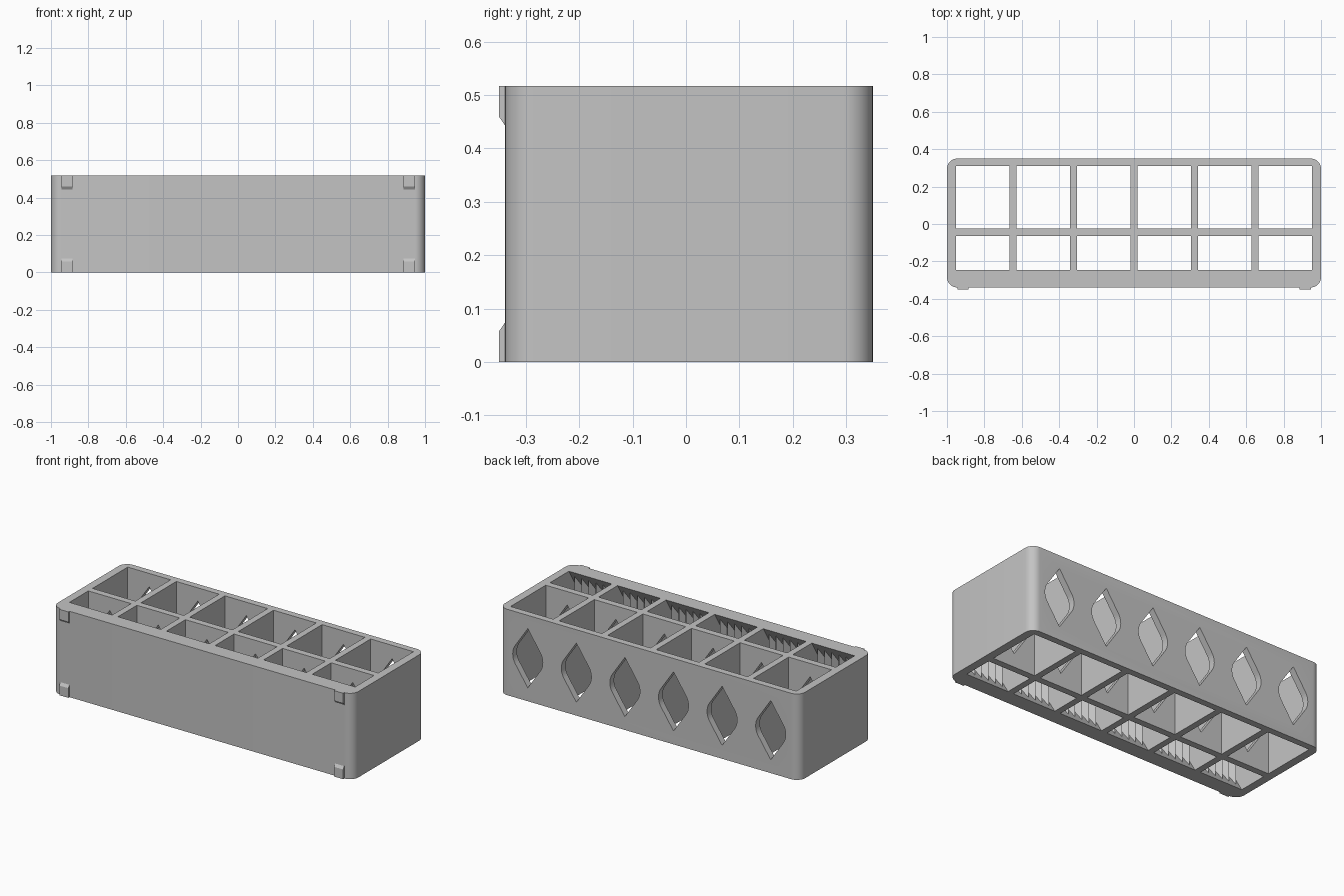
import bpy, bmesh, math
from mathutils import Vector

cube = bpy.data.objects.get("Cube")
if cube:
    bpy.data.objects.remove(cube, do_unlink=True)

H = 0.517                      # height of the rack
PITCH, CELL = 0.3235, 0.285    # compartment spacing and width
CENTRES = [(i - 2.5) * PITCH for i in range(6)]

grey = bpy.data.materials.new("plain_grey")
grey.use_nodes = True
grey.diffuse_color = (0.55, 0.55, 0.55, 1)
grey.node_tree.nodes["Principled BSDF"].inputs["Base Color"].default_value = grey.diffuse_color


def add_prism(bm, profile, axis, lo, hi):
    """Extrude a 2D outline along an axis; the outline uses the other two axes in order."""
    def place(p, t):
        co = list(p)
        co.insert(axis, t)
        return bm.verts.new(co)
    a = [place(p, lo) for p in profile]
    b = [place(p, hi) for p in profile]
    bm.faces.new(a)
    bm.faces.new(b[::-1])
    for i in range(len(a)):
        j = (i + 1) % len(a)
        bm.faces.new((a[j], a[i], b[i], b[j]))


def make_object(name, prisms):
    bm = bmesh.new()
    for args in prisms:
        add_prism(bm, *args)
    bmesh.ops.recalc_face_normals(bm, faces=bm.faces)
    mesh = bpy.data.meshes.new(name)
    bm.to_mesh(mesh)
    bm.free()
    mesh.materials.append(grey)
    ob = bpy.data.objects.new(name, mesh)
    bpy.context.collection.objects.link(ob)
    return ob


def activate(ob):
    bpy.ops.object.select_all(action='DESELECT')
    ob.select_set(True)
    bpy.context.view_layer.objects.active = ob


def cut(ob, cutter):
    cutter.hide_render = True
    mod = ob.modifiers.new("cut", 'BOOLEAN')
    mod.operation, mod.solver, mod.object = 'DIFFERENCE', 'EXACT', cutter
    activate(ob)
    bpy.ops.object.modifier_apply(modifier=mod.name)
    bpy.data.objects.remove(cutter, do_unlink=True)


def arc(cx, cy, r, start, end, n):
    angles = [math.radians(start + (end - start) * i / n) for i in range(n + 1)]
    return [(cx + r * math.cos(a), cy + r * math.sin(a)) for a in angles]


# Rounded outer block
R, FRONT, BACK = 0.055, -0.339, 0.35
outline = []
for k, (sx, y) in enumerate([(1, BACK - R), (-1, BACK - R), (-1, FRONT + R), (1, FRONT + R)]):
    outline += arc(sx * (1 - R), y, R, 90 * k, 90 * k + 90, 10)
body = make_object("rack_body", [(outline, 2, 0, H)])

# Compartments: straight rear row, front row widening into a pocket in the front wall
LIP, DEEP, SLOPE = -0.245, -0.3, 0.09
rear = [(-0.025, -0.1), (0.31, -0.1), (0.31, H + 0.1), (-0.025, H + 0.1)]
front = [(-0.065, -0.1), (-0.065, H + 0.1), (LIP, H + 0.1), (LIP, H),
         (DEEP, H - SLOPE), (DEEP, SLOPE), (LIP, 0), (LIP, -0.1)]
cut(body, make_object("compartment_cutter",
    [(p, 0, x - CELL / 2, x + CELL / 2) for x in CENTRES for p in (rear, front)]))

# Round openings with pointed top and bottom through the back and middle walls
def opening(x):
    r, tip, z = 0.1, 0.178, H / 2
    t = math.degrees(math.asin(r / tip))
    return (arc(x, z, r, -t, t, 12) + [(x, z + tip)]
            + arc(x, z, r, 180 - t, 180 + t, 12) + [(x, z - tip)])

cut(body, make_object("opening_cutter", [(opening(x), 1, -0.12, 0.45) for x in CENTRES]))
activate(body)
bpy.ops.object.shade_smooth_by_angle(angle=math.radians(25))

# Upright sawtooth grip ribs inside the front pockets
TEETH = 6
step = CELL / TEETH
ribs = []
for x in CENTRES:
    for i in range(TEETH):
        x0 = x - CELL / 2 + i * step
        ribs.append(([(x0, DEEP - 0.005), (x0 + step, DEEP - 0.005), (x0 + step / 2, -0.264)],
                     2, 0.02, H - 0.02))
make_object("grip_ribs", ribs)

# Small chamfered clips at the front corners
OUT = -0.35
lower = [(FRONT + 0.005, 0), (OUT, 0), (OUT, 0.058), (FRONT, 0.074), (FRONT + 0.005, 0.074)]
upper = [(y, H - z) for y, z in lower]
make_object("front_clips", [(p, 0, s * 0.915 - 0.03, s * 0.915 + 0.03)
                            for s in (-1, 1) for p in (lower, upper)])
